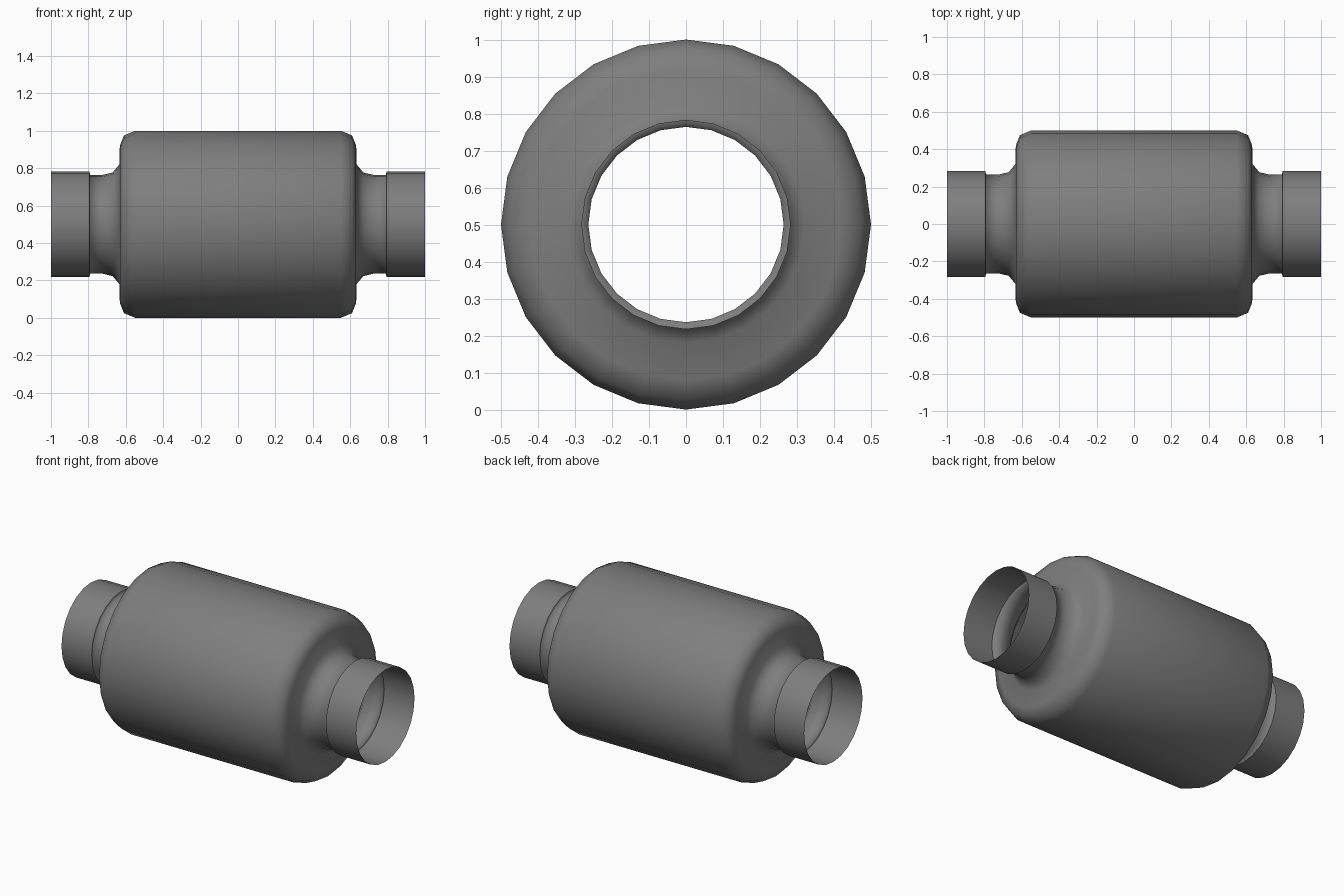
import bpy
import math

cube = bpy.data.objects.get("Cube")
if cube:
    bpy.data.objects.remove(cube, do_unlink=True)

SIDES = 24
RADIUS = 0.5

steel = bpy.data.materials.new("dark_grey_steel")
steel.use_nodes = True
GREY = (0.21, 0.21, 0.21, 1)
steel.diffuse_color = GREY
bsdf = steel.node_tree.nodes["Principled BSDF"]
bsdf.inputs["Base Color"].default_value = GREY
bsdf.inputs["Roughness"].default_value = 0.6


def revolve(name, profile):
    """Turn (x, radius) points around the long axis into an open smooth shell."""
    verts, faces = [], []
    for x, r in profile:
        for i in range(SIDES):
            a = math.tau * i / SIDES
            verts.append((x, r * math.sin(a), RADIUS + r * math.cos(a)))
    for k in range(len(profile) - 1):
        for i in range(SIDES):
            j = (i + 1) % SIDES
            a, b = k * SIDES, (k + 1) * SIDES
            faces.append((a + i, a + j, b + j, b + i))
    mesh = bpy.data.meshes.new(name)
    mesh.from_pydata(verts, [], faces)
    mesh.materials.append(steel)
    mesh.shade_smooth()
    # Outward normals: profiles run towards +x
    mesh.flip_normals()
    mesh.update()
    obj = bpy.data.objects.new(name, mesh)
    bpy.context.collection.objects.link(obj)
    return obj


# Canister half: rounded shoulder, flat end, flared neck, small step to the collar
half = [(0.55, 0.5), (0.61, 0.475), (0.632, 0.42), (0.634, 0.32),
        (0.67, 0.277), (0.725, 0.264), (0.79, 0.264), (0.795, 0.283)]
revolve("canister", [(-x, r) for x, r in reversed(half)] + half)

# Open pipe collars at both ends
revolve("left_collar", [(0.795, 0.283), (1, 0.283)])
revolve("right_collar", [(-1, 0.283), (-0.795, 0.283)])
